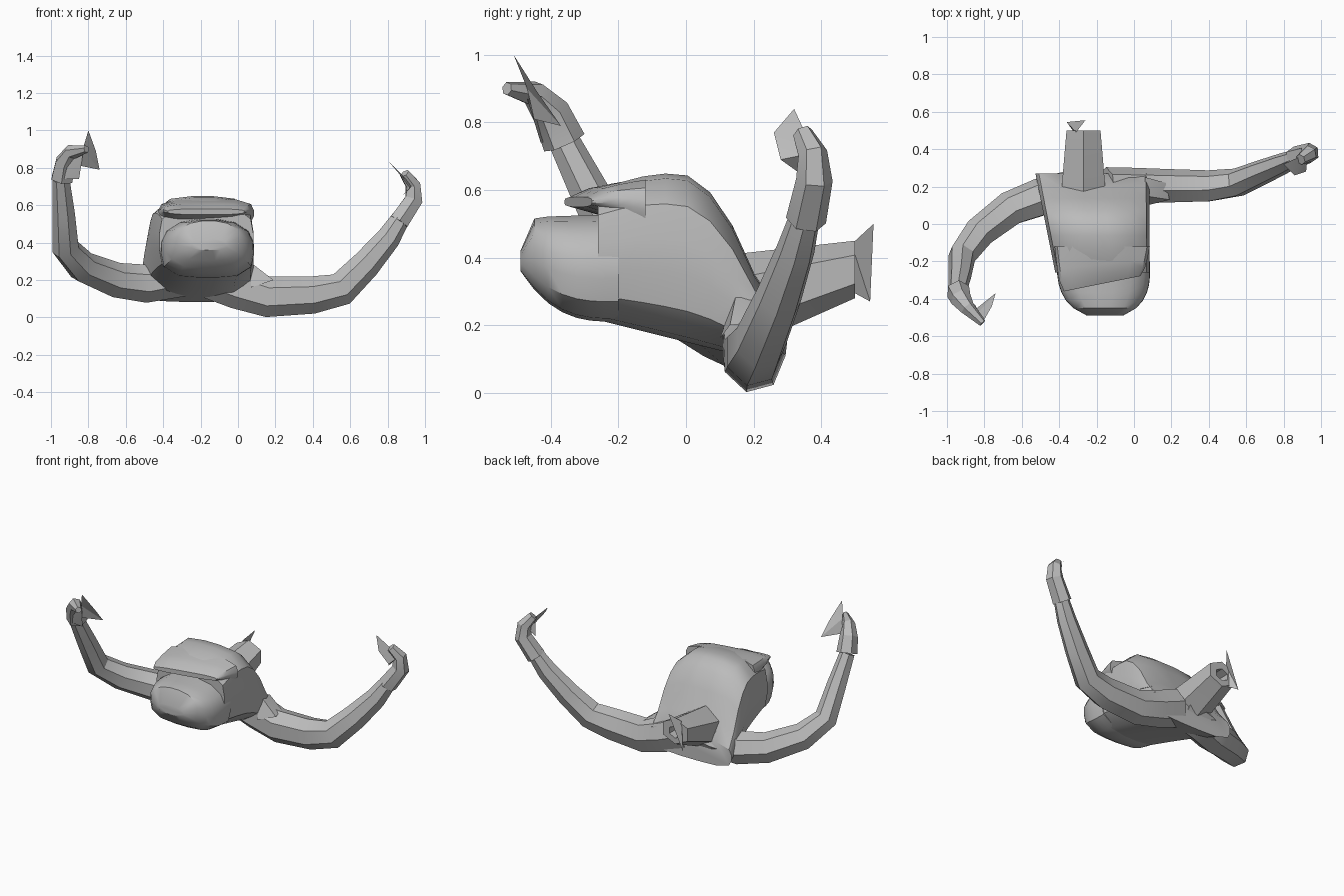
import bpy, bmesh, math
from mathutils import Vector

if "Cube" in bpy.data.objects:
    bpy.data.objects.remove(bpy.data.objects["Cube"], do_unlink=True)

tone = 0.5
grey = bpy.data.materials.new("plain grey")
grey.use_nodes = True
grey.diffuse_color = (tone, tone, tone, 1)
shader = grey.node_tree.nodes["Principled BSDF"]
shader.inputs["Base Color"].default_value = grey.diffuse_color


def finish(name, bm, angle):
    """Turn the mesh into a named grey object with sharp edges kept."""
    bmesh.ops.recalc_face_normals(bm, faces=bm.faces)
    mesh = bpy.data.meshes.new(name)
    bm.to_mesh(mesh)
    bm.free()
    mesh.materials.append(grey)
    obj = bpy.data.objects.new(name, mesh)
    bpy.context.collection.objects.link(obj)
    bpy.ops.object.select_all(action="DESELECT")
    obj.select_set(True)
    bpy.context.view_layer.objects.active = obj
    bpy.ops.object.shade_smooth_by_angle(angle=math.radians(angle))


def loft(name, rings, angle=35):
    """Skin a row of equal rings and cap both ends."""
    bm = bmesh.new()
    rows = [[bm.verts.new(point) for point in ring] for ring in rings]
    count = len(rows[0])
    for near, far in zip(rows, rows[1:]):
        for i in range(count):
            j = (i + 1) % count
            bm.faces.new((near[i], near[j], far[j], far[i]))
    bm.faces.new(rows[0])
    bm.faces.new(rows[-1])
    finish(name, bm, angle)


def section(y, centre, half, bottom, top, upper=3.5, lower=3.5, sides=16, skew=0):
    """Rounded box outline across the y axis; skew pushes its left end back."""
    middle, rise = (bottom + top) / 2, (top - bottom) / 2
    ring = []
    for i in range(sides):
        angle = math.tau * (i + 0.5) / sides
        c, s = math.cos(angle), math.sin(angle)
        power = upper if s > 0 else lower
        scale = (abs(c) ** power + abs(s) ** power) ** (-1 / power)
        across = half * c * scale
        ring.append((centre + across, y + skew * (across + half), middle + rise * s * scale))
    return ring


def limb(name, path, thick, thin, sides=7, angle=30, flat=1):
    """Tube along a path, tapering from thick to thin and flattened front to back."""
    points = [Vector(point) for point in path]
    last = len(points) - 1
    rings, side = [], Vector((0, 1, 0))
    for i, point in enumerate(points):
        ahead = (points[min(i + 1, last)] - points[max(i - 1, 0)]).normalized()
        side = (side - ahead * side.dot(ahead)).normalized()
        up = ahead.cross(side)
        radius = thick + (thin - thick) * (i / last) ** 1.5
        turns = [math.tau * k / sides for k in range(sides)]
        rings.append([point + radius * (flat * side * math.cos(a) + up * math.sin(a))
                      for a in turns])
    loft(name, rings, angle)


def fin(name, outline):
    """Thin ragged plate, fanned from its first corner."""
    bm = bmesh.new()
    corners = [bm.verts.new(point) for point in outline]
    for a, b in zip(corners[1:], corners[2:]):
        bm.faces.new((corners[0], a, b))
    finish(name, bm, 20)


def steps(count):
    return [i / (count - 1) for i in range(count)]


# Main body: a domed back that falls steeply towards the rear
def body_section(t):
    y = -0.26 + 0.53 * t
    fall = 5.5 if y > 0 else 1
    top = max(0.65 - fall * (y + 0.03) ** 2, 0.25)
    return section(y, -0.195 - 0.1 * y, 0.278 + 0.1 * y, 0.15 - 0.25 * y, top)


# Overhanging upper lip: thin and slanted in front, thickening into the body
def lip_section(t):
    return section(-0.36 + 0.24 * t, -0.17, 0.205 + 0.05 * math.sqrt(t),
                   0.55 - 0.07 * t, 0.58 + 0.055 * math.sqrt(t), skew=0.2 * (1 - t))


# Lower jaw: domed top, boxy underside rising towards the narrow chin
def jaw_section(t):
    bulge = t ** 3
    return section(-0.2 - 0.29 * t, -0.165 + 0.01 * t, 0.25 * math.sqrt(1 - 0.85 * bulge),
                   0.21 + 0.15 * bulge, 0.53 - 0.01 * t - 0.1 * t ** 20, upper=2.4, lower=3.5)


loft("body", [body_section(t) for t in steps(9)])
loft("upper_lip", [lip_section(t) for t in steps(5)])
loft("lower_jaw", [jaw_section(t) for t in steps(8)])

# Arms, each running from the shoulder through the elbow to the wrist
limb("right_arm", [(-0.2, 0.18, 0.24), (-0.36, 0.17, 0.21), (-0.5, 0.14, 0.18),
                   (-0.66, 0.08, 0.2), (-0.83, -0.05, 0.27), (-0.92, -0.17, 0.37),
                   (-0.93, -0.27, 0.56), (-0.945, -0.36, 0.74)], thick=0.115, thin=0.048)
limb("left_arm", [(-0.15, 0.2, 0.22), (0, 0.2, 0.16), (0.16, 0.2, 0.11),
                  (0.4, 0.2, 0.12), (0.55, 0.22, 0.15), (0.68, 0.275, 0.28),
                  (0.8, 0.325, 0.42), (0.87, 0.355, 0.53)],
     thick=0.122, thin=0.052, flat=0.85)

# Hands curling inward
limb("right_hand", [(-0.94, -0.36, 0.74), (-0.925, -0.4, 0.83), (-0.89, -0.45, 0.885),
                    (-0.81, -0.53, 0.9)], thick=0.065, thin=0.02, sides=6, angle=15)
limb("left_hand", [(0.86, 0.355, 0.51), (0.94, 0.38, 0.63), (0.935, 0.375, 0.71),
                   (0.89, 0.345, 0.77)], thick=0.06, thin=0.03, sides=6, angle=15)

# Ragged claws on the hands
fin("right_hand_claw", [(-0.83, -0.47, 0.9), (-0.8, -0.51, 1), (-0.76, -0.44, 0.89),
                        (-0.74, -0.37, 0.79), (-0.84, -0.45, 0.81)])
fin("right_hand_thumb", [(-0.95, -0.42, 0.74), (-0.85, -0.43, 0.74),
                         (-0.83, -0.47, 0.87), (-0.93, -0.45, 0.87)])
fin("left_hand_claw", [(0.93, 0.38, 0.71), (0.8, 0.32, 0.84), (0.86, 0.26, 0.77),
                       (0.92, 0.28, 0.69), (0.87, 0.35, 0.64)])

# Hollow tail stump: outer wall tapering back, then the inner wall returning
outer = [section(0.14 + 0.36 * t, -0.27, 0.14 - 0.035 * t, 0.12 + 0.16 * t, 0.41 + 0.04 * t,
                 upper=2, lower=2, sides=6) for t in steps(3)]
inner = [section(y, -0.27, 0.05, 0.32, 0.4, upper=2, lower=2, sides=6) for y in (0.5, 0.4)]
loft("tail_stump", outer + inner, angle=20)
fin("tail_fin", [(-0.31, 0.49, 0.44), (-0.26, 0.555, 0.5),
                 (-0.36, 0.545, 0.27), (-0.32, 0.49, 0.3)])

# Raised fold at the left shoulder
fin("left_shoulder_fold", [(0.06, 0.15, 0.3), (0.07, 0.1, 0.16), (0.19, 0.13, 0.2),
                           (0.17, 0.22, 0.21), (0.06, 0.25, 0.27)])
